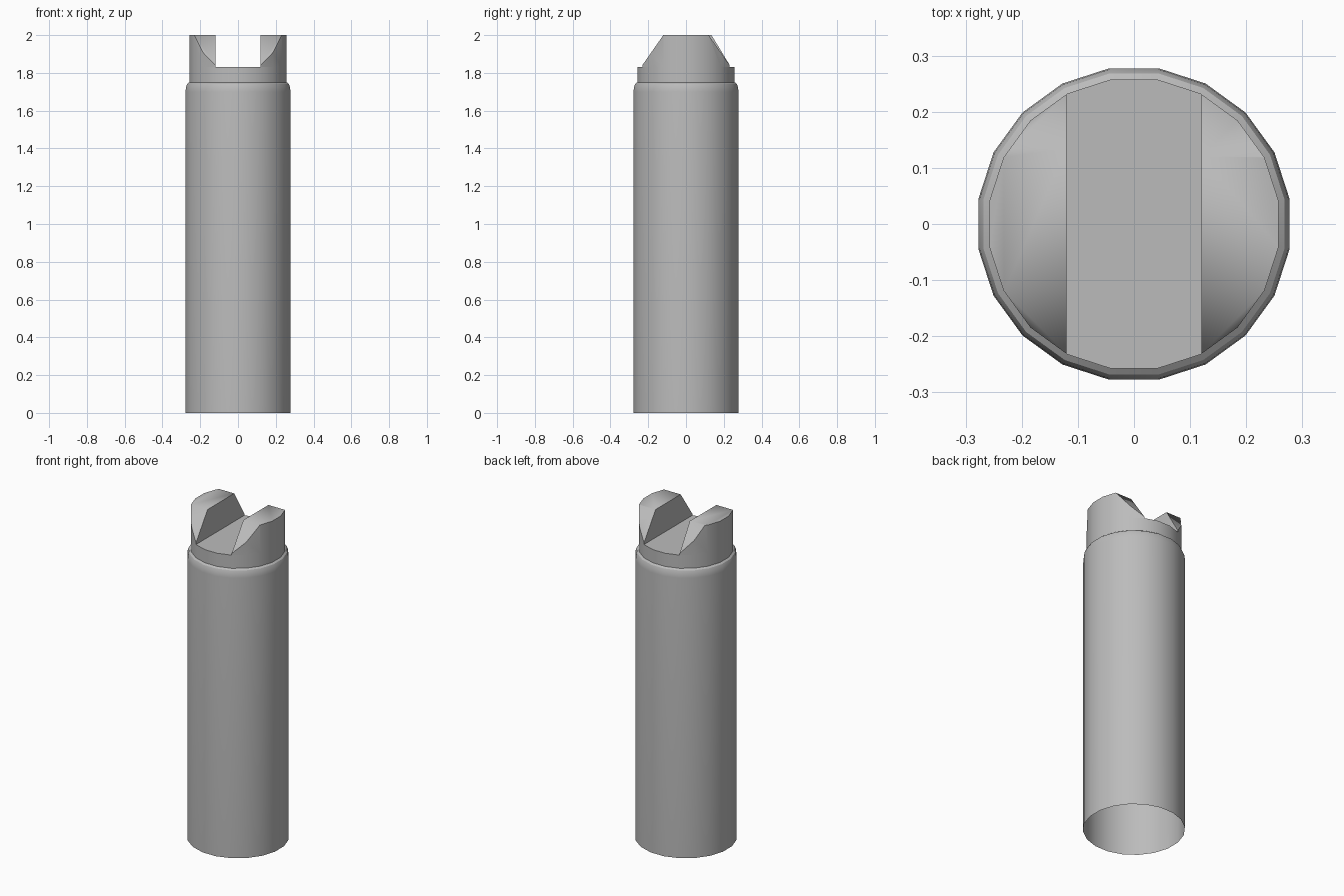
import bpy, bmesh, math
from mathutils import Vector

cube = bpy.data.objects.get("Cube")
if cube:
    bpy.data.objects.remove(cube, do_unlink=True)

SIDES = 20
NECK_R = 0.261
FLOOR_Z, TOP_Z = 1.83, 2.0
SLOT = 0.12

grey = bpy.data.materials.new("plain grey")
grey.use_nodes = True
colour = (0.5, 0.5, 0.5, 1)
grey.diffuse_color = colour
grey.node_tree.nodes["Principled BSDF"].inputs["Base Color"].default_value = colour


def turned(profile, cap_top=False, cap_bottom=False):
    """Turn a (radius, z) profile into a faceted tube."""
    bm = bmesh.new()
    rings = []
    for r, z in profile:
        angles = [2 * math.pi * (i + 0.5) / SIDES for i in range(SIDES)]
        rings.append([bm.verts.new((r * math.cos(a), r * math.sin(a), z)) for a in angles])
    for low, high in zip(rings, rings[1:]):
        for i in range(SIDES):
            j = (i + 1) % SIDES
            bm.faces.new((low[i], low[j], high[j], high[i]))
    if cap_top:
        bm.faces.new(rings[-1])
    if cap_bottom:
        bm.faces.new(rings[0][::-1])
    return bm


def slice_off(bm, point, normal):
    """Cut away everything beyond a plane and close the cut."""
    cut = bmesh.ops.bisect_plane(
        bm, geom=bm.verts[:] + bm.edges[:] + bm.faces[:], dist=1e-5,
        plane_co=point, plane_no=Vector(normal).normalized(), clear_outer=True)
    edges = [e for e in cut["geom_cut"] if isinstance(e, bmesh.types.BMEdge)]
    bmesh.ops.contextual_create(bm, geom=edges)
    bmesh.ops.recalc_face_normals(bm, faces=bm.faces[:])


def finish(bm, name):
    """Shade smooth, with sharp corners except where the crown rolls over."""
    bm.normal_update()
    for f in bm.faces:
        f.smooth = True
    for e in bm.edges:
        if len(e.link_faces) == 2:
            crown = (all(v.co.z > TOP_Z - 1e-3 for v in e.verts)
                     and all(abs(f.normal.x) < 1e-3 for f in e.link_faces)
                     and abs(e.verts[0].co.y - e.verts[1].co.y) < 1e-3)
            e.smooth = crown or e.calc_face_angle() < math.radians(30)
    mesh = bpy.data.meshes.new(name)
    bm.to_mesh(mesh)
    bm.free()
    mesh.materials.append(grey)
    obj = bpy.data.objects.new(name, mesh)
    bpy.context.collection.objects.link(obj)


# Body: tube open at the bottom, with a rounded shoulder
finish(turned([(0.281, 0), (0.281, 1.70), (0.279, 1.725),
               (0.272, 1.742), (NECK_R, 1.75)]), "body")

# Neck: carries the slot floor
finish(turned([(NECK_R, 1.75), (NECK_R, FLOOR_Z)], cap_top=True), "neck")

# Lobes: one on each side of the slot, with sloping ends
for name, side, back_y in (("left_lobe", 1, 0.12), ("right_lobe", -1, 0.135)):
    bm = turned([(NECK_R, FLOOR_Z), (NECK_R, TOP_Z)], True, True)
    slice_off(bm, (side * SLOT, 0, 0), (-side, 0, 0))
    for end, y in ((1, back_y), (-1, 0.12)):
        slice_off(bm, (0, end * y, TOP_Z), (0, end * 0.165, 0.235 - y))
    bm.normal_update()
    hidden = [f for f in bm.faces if f.normal.z < -0.9]
    bmesh.ops.delete(bm, geom=hidden, context="FACES")
    finish(bm, name)
